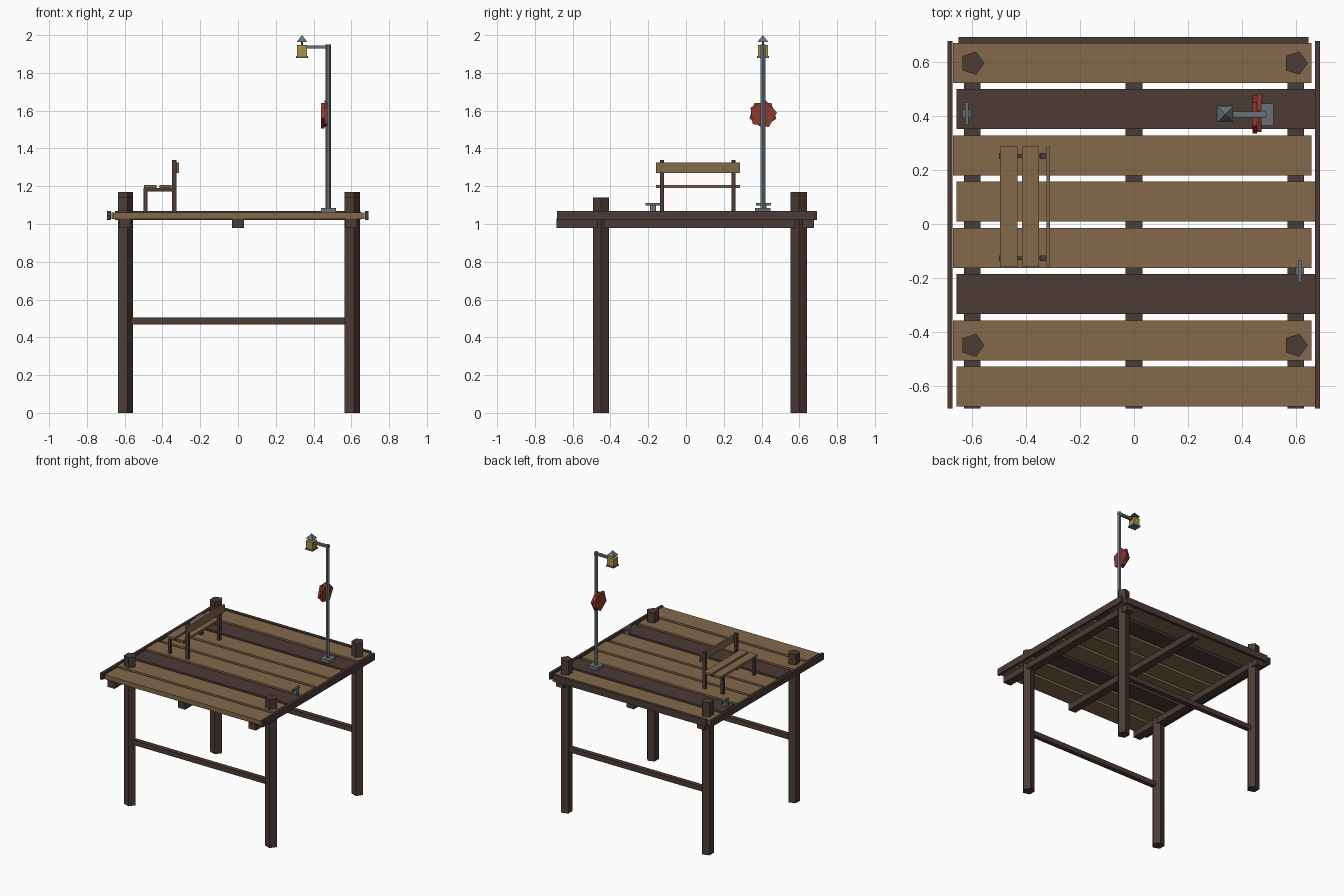
import bpy
from math import radians
from mathutils import Matrix

cube = bpy.data.objects.get("Cube")
if cube:
    bpy.data.objects.remove(cube, do_unlink=True)


def material(name, rgb):
    m = bpy.data.materials.new(name)
    m.use_nodes = True
    m.diffuse_color = (*rgb, 1)
    m.node_tree.nodes["Principled BSDF"].inputs["Base Color"].default_value = (*rgb, 1)
    return m


TAN = material("tan_wood", (0.23, 0.14, 0.07))
DARK = material("dark_wood", (0.072, 0.044, 0.036))
METAL = material("grey_metal", (0.14, 0.17, 0.19))
RED = material("faded_red", (0.28, 0.04, 0.03))
GLOW = material("lamp_yellow", (0.42, 0.28, 0.06))


def finish(name, mat):
    ob = bpy.context.object
    ob.name = ob.data.name = name
    ob.data.materials.append(mat)
    return ob


def box(name, mat, x, y, z):
    """Box from (low, high) ranges on each axis."""
    bpy.ops.mesh.primitive_cube_add(size=1)
    ob = finish(name, mat)
    mid = [(a + b) / 2 for a, b in (x, y, z)]
    size = [b - a for a, b in (x, y, z)]
    ob.data.transform(Matrix.Translation(mid) @ Matrix.Diagonal((*size, 1)))
    return ob


def around(c, width):
    return (c - width / 2, c + width / 2)


def prism(name, mat, sides, r, x, y, z, top=None, turn=0, axis="Z"):
    """Regular prism or frustum with its first corner on +x, along Z or X."""
    low, high = z if axis == "Z" else x
    bpy.ops.mesh.primitive_cone_add(vertices=sides, radius1=r, depth=high - low,
                                    radius2=r if top is None else top)
    ob = finish(name, mat)
    mid = (low + high) / 2
    spin = Matrix.Rotation(radians(turn - 90), 4, "Z")
    if axis == "Z":
        place = Matrix.Translation((x, y, mid))
    else:
        place = Matrix.Translation((mid, y, z)) @ Matrix.Rotation(radians(90), 4, "Y")
    ob.data.transform(place @ spin)
    return ob


# Corner posts and cross braces
for row, y, top in (("front", -0.45, 1.14), ("back", 0.597, 1.17)):
    for side, x in (("right", -0.6), ("left", 0.6)):
        prism(f"{row}_{side}_post", DARK, 5, 0.045, x, y, (0, top))
    box(f"{row}_brace", DARK, (-0.58, 0.58), around(y, 0.035), (0.468, 0.505))

# Joists under the deck
for side, x in (("right", -0.6), ("middle", 0), ("left", 0.6)):
    box(f"{side}_joist", DARK, around(x, 0.062), (-0.685, 0.677), (0.98, 1.03))

# Deck planks, staggered, two of them dark
for i in range(8):
    shift = -0.006 if i % 2 == 0 else 0.006
    box(f"deck_plank_{i + 1}", DARK if i in (1, 5) else TAN,
        around(shift, 1.33), around(0.598 - 0.1716 * i, 0.148), (1.027, 1.062))

# Edge rails on the sides and back
for side, x in (("right", -0.683), ("left", 0.681)):
    box(f"{side}_rail", DARK, around(x, 0.019), (-0.684, 0.679), (1.02, 1.07))
box("back_rail", DARK, (-0.652, 0.648), (0.67, 0.694), (1.02, 1.07))

# Bench
for end, y in (("front", -0.127), ("back", 0.252)):
    box(f"bench_{end}_leg", DARK, (-0.5, -0.479), around(y, 0.022), (1.06, 1.19))
    box(f"bench_{end}_upright", DARK, (-0.349, -0.325), around(y, 0.022), (1.06, 1.34))
    box(f"bench_{end}_support", DARK, (-0.5, -0.33), around(y, 0.014), (1.172, 1.191))
for name, x, z in (("outer_seat_slat", (-0.497, -0.432), (1.19, 1.207)),
                   ("inner_seat_slat", (-0.415, -0.353), (1.19, 1.207)),
                   ("backrest_slat", (-0.325, -0.312), (1.27, 1.325))):
    box(f"bench_{name}", TAN, x, (-0.16, 0.287), z)

# Mooring cleats
for side, x, y in (("right", -0.62, 0.41), ("left", 0.615, -0.175)):
    box(f"{side}_cleat_base", METAL, around(x, 0.032), around(y, 0.03), (1.06, 1.1))
    box(f"{side}_cleat_horn", METAL, around(x, 0.013), around(y, 0.08), (1.097, 1.112))

# Lamp post
LAMP_Y = 0.407
box("lamp_base", METAL, (0.44, 0.518), around(LAMP_Y, 0.082), (1.06, 1.085))
prism("lamp_pole", METAL, 6, 0.015, 0.478, LAMP_Y, (1.08, 1.95))
box("lamp_arm", METAL, (0.335, 0.49), around(LAMP_Y, 0.022), (1.928, 1.945))

# Hanging lantern
LAMP_X = 0.339
box("lantern_floor", METAL, around(LAMP_X, 0.064), around(LAMP_Y, 0.064), (1.88, 1.89))
box("lantern_glass", GLOW, around(LAMP_X, 0.054), around(LAMP_Y, 0.054), (1.89, 1.947))
prism("lantern_stem", METAL, 6, 0.006, LAMP_X, LAMP_Y, (1.94, 1.97))
prism("lantern_roof", METAL, 4, 0.041, LAMP_X, LAMP_Y, (1.963, 2.0), top=0, turn=45)

# Life buoy made of two turned five-sided discs
for name, x, turn in (("outer", (0.44, 0.457), 0), ("inner", (0.457, 0.473), 25)):
    prism(f"life_buoy_{name}", RED, 5, 0.075, x, LAMP_Y, 1.581, turn=turn, axis="X")
